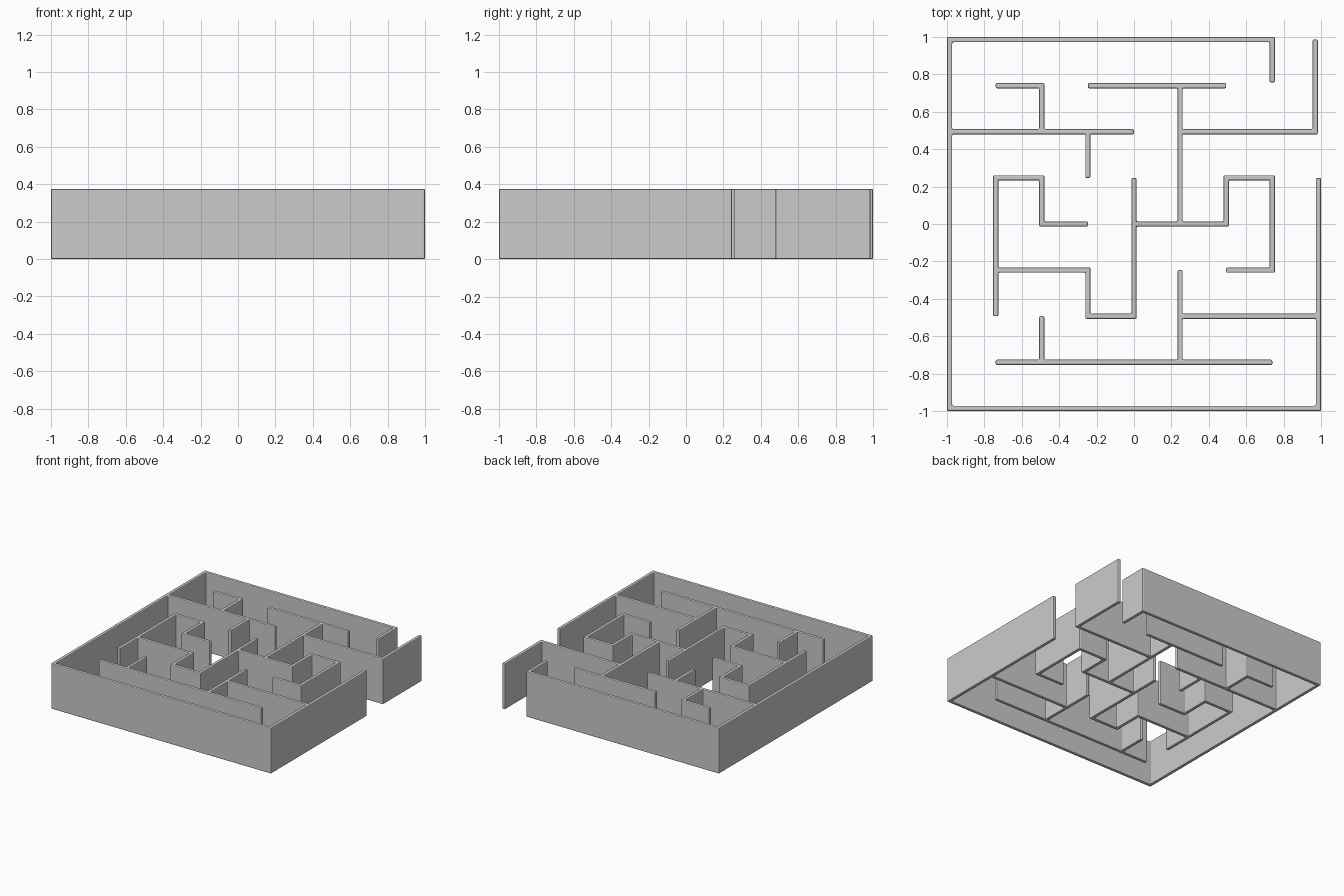
import bpy, bmesh
from math import radians

if "Cube" in bpy.data.objects:
    bpy.data.objects.remove(bpy.data.objects["Cube"])

T = 0.028            # wall thickness
G = (2 - T) / 8      # maze cell pitch
H = 0.375            # wall height

# Wall centre lines in cell units, grouped into connected pieces
PIECES = {
    "outer_walls": [
        [(3, 3.07), (3, 4), (-4, 4), (-4, -4), (4, -4), (4, 1)],
        [(-4, 2), (0, 2)],
        [(-3, 3), (-2, 3), (-2, 2)],
        [(-1, 2), (-1, 1)],
        [(1, -2), (4, -2)],
        [(1, -1), (1, -3)],
        [(-3, -3), (3, -3)],
        [(-2, -3), (-2, -2)],
    ],
    "inner_walls": [
        [(-1, 3), (2, 3)],
        [(1, 3), (1, 0)],
        [(1, 2), (3.93, 2), (3.93, 4)],
        [(0, 1), (0, -2), (-1, -2), (-1, -1), (-3, -1)],
        [(-3, -2), (-3, 1), (-2, 1), (-2, 0), (-1, 0)],
        [(0, 0), (2, 0), (2, 1), (3, 1), (3, -1), (2, -1)],
    ],
}


def wall_rects(path):
    """Rectangle per segment; corners are squared off, free ends stop flat."""
    rects = []
    for i in range(len(path) - 1):
        lo, hi = [], []
        ends = [(path[i], i > 0), (path[i + 1], i < len(path) - 2)]
        axis = 0 if path[i][1] == path[i + 1][1] else 1
        ends.sort(key=lambda e: e[0][axis])
        for k in (0, 1):
            pad_lo = T / 2 if k != axis or ends[0][1] else 0
            pad_hi = T / 2 if k != axis or ends[1][1] else 0
            lo.append(round(ends[0][0][k] * G - pad_lo, 5))
            hi.append(round(ends[1][0][k] * G + pad_hi, 5))
        rects.append((*lo, *hi))
    return rects


def build_walls(name, paths):
    rects = [r for p in paths for r in wall_rects(p)]
    xs = sorted({v for r in rects for v in (r[0], r[2])})
    ys = sorted({v for r in rects for v in (r[1], r[3])})
    bm = bmesh.new()
    # Merged footprint: fill every sub-cell covered by a wall
    for x0, x1 in zip(xs, xs[1:]):
        for y0, y1 in zip(ys, ys[1:]):
            cx, cy = (x0 + x1) / 2, (y0 + y1) / 2
            if any(a < cx < c and b < cy < d for a, b, c, d in rects):
                bm.faces.new([bm.verts.new((x, y, 0)) for x, y in
                              ((x0, y0), (x1, y0), (x1, y1), (x0, y1))])
    bmesh.ops.remove_doubles(bm, verts=bm.verts[:], dist=1e-5)
    # Raise the footprint and clean up flat faces
    ext = bmesh.ops.extrude_face_region(bm, geom=bm.faces[:], use_keep_orig=True)
    top = [v for v in ext["geom"] if isinstance(v, bmesh.types.BMVert)]
    bmesh.ops.translate(bm, verts=top, vec=(0, 0, H))
    bmesh.ops.dissolve_limit(bm, angle_limit=radians(1),
                             verts=bm.verts[:], edges=bm.edges[:])
    bmesh.ops.recalc_face_normals(bm, faces=bm.faces[:])
    me = bpy.data.meshes.new(name)
    bm.to_mesh(me)
    bm.free()
    ob = bpy.data.objects.new(name, me)
    bpy.context.collection.objects.link(ob)
    # Softly rounded edges
    bev = ob.modifiers.new("edge_rounding", 'BEVEL')
    bev.width = 0.007
    bev.segments = 2
    bev.use_clamp_overlap = False
    bev.limit_method = 'ANGLE'
    return ob


for piece, paths in PIECES.items():
    build_walls(piece, paths)
